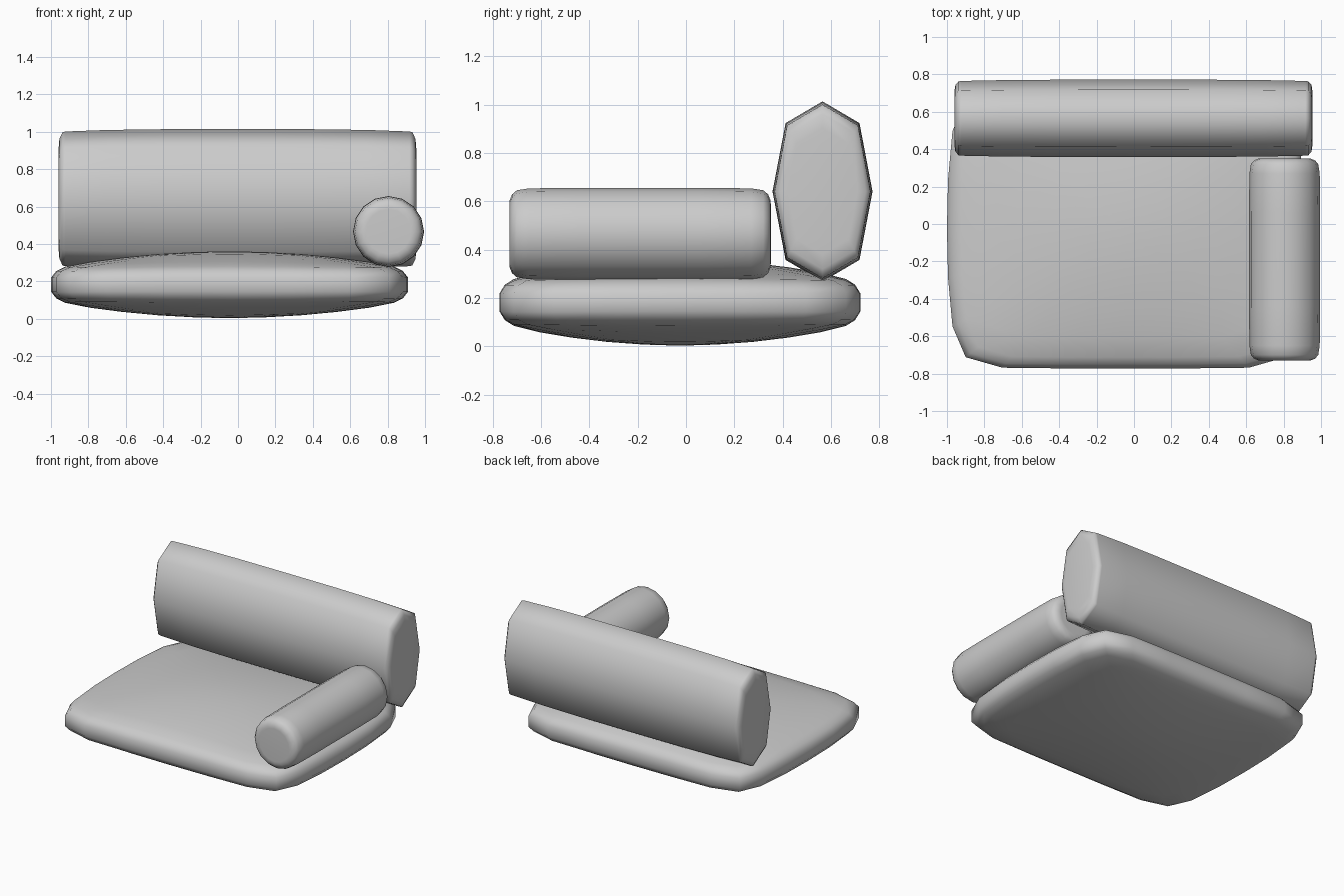
import bpy, bmesh, math

if "Cube" in bpy.data.objects:
    bpy.data.objects.remove(bpy.data.objects["Cube"])


def loft(name, rings):
    """Skin a list of equal-length point rings and cap both ends."""
    bm = bmesh.new()
    vs = [[bm.verts.new(p) for p in ring] for ring in rings]
    n = len(vs[0])
    for a, b in zip(vs, vs[1:]):
        for i in range(n):
            j = (i + 1) % n
            bm.faces.new((a[i], a[j], b[j], b[i]))
    bm.faces.new(vs[0])
    bm.faces.new(vs[-1])
    bmesh.ops.recalc_face_normals(bm, faces=bm.faces[:])
    for f in bm.faces:
        f.smooth = True
    me = bpy.data.meshes.new(name)
    bm.to_mesh(me)
    bm.free()
    ob = bpy.data.objects.new(name, me)
    bpy.context.collection.objects.link(ob)
    return ob


# Seat cushion: rounded rectangle outline, domed above and below
quarter = [(1, 0), (0.994, 0.35), (0.969, 0.7), (0.895, 0.92), (0.69, 0.995), (0.35, 1)]
outline = (quarter + [(0, 1)] + [(-u, v) for u, v in quarter[::-1]]
           + [(-u, -v) for u, v in quarter[1:]] + [(0, -1)]
           + [(u, -v) for u, v in quarter[:0:-1]])
# (inset scale, half thickness at the border)
steps = [(0.06, 0.088), (0.2, 0.088), (0.4, 0.088), (0.6, 0.088), (0.78, 0.088),
         (0.92, 0.083), (0.97, 0.068), (1.0, 0.037)]


def seat_ring(s, h, side):
    ring = []
    for u, v in outline:
        u, v = u * s, v * s
        dome = 0.09 * (1 - u * u) * (1 - v * v)
        ring.append((-0.045 + 0.955 * u, -0.025 + 0.747 * v, 0.182 + side * (h + dome)))
    return ring


loft("seat_cushion", [seat_ring(s, h, -1) for s, h in steps]
     + [seat_ring(s, h, 1) for s, h in steps[::-1]])

# Backrest: octagonal section along x, slightly swollen in the middle
section = [(0, 0.373), (0.153, 0.283), (0.207, 0), (0.153, -0.283),
           (0, -0.373), (-0.153, -0.283), (-0.207, 0), (-0.153, 0.283)]
half = [(0.957, 0.7), (0.952, 0.86), (0.935, 0.955), (0.92, 0.965), (0.7, 0.987), (0.4, 0.998)]
stations = [(-x, s) for x, s in half] + [(0, 1)] + half[::-1]
loft("backrest", [[(x - 0.003, 0.565 + s * y, 0.641 + s * z) for y, z in section]
                  for x, s in stations])

# Armrest bolster: round section along y with rounded ends
half = [(0.541, 0.12), (0.54, 0.138), (0.53, 0.163), (0.51, 0.18), (0.46, 0.188), (0.25, 0.19)]
stations = [(-y, r) for y, r in half] + half[::-1]
angles = [math.tau * i / 16 for i in range(16)]
loft("armrest_bolster", [[(0.805 + r * math.cos(a), -0.19 + y, 0.466 + r * math.sin(a))
                          for a in angles] for y, r in stations])
